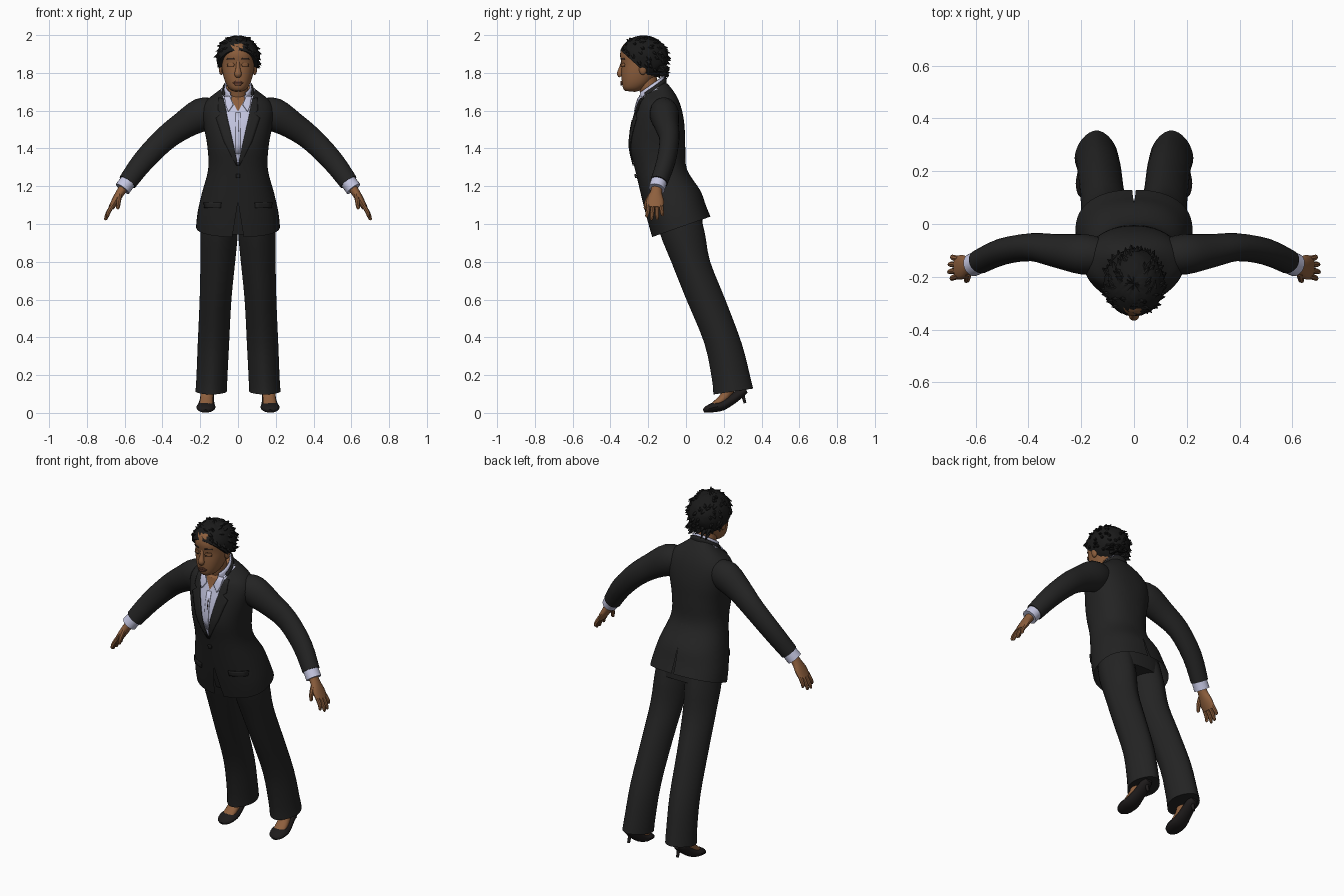
import bpy, bmesh, math, random
from mathutils import Vector, Matrix
from mathutils.bvhtree import BVHTree

if "Cube" in bpy.data.objects:
    bpy.data.objects.remove(bpy.data.objects["Cube"])

random.seed(4)

def mat(name, r, g, b):
    m = bpy.data.materials.new(name)
    m.diffuse_color = (r, g, b, 1)
    m.use_nodes = True
    m.node_tree.nodes["Principled BSDF"].inputs["Base Color"].default_value = m.diffuse_color
    return m

SUIT = mat("suit_black", .017, .017, .017)
HAIR = mat("hair_black", .010, .010, .010)
SKIN = mat("skin_brown", .27, .115, .047)
LIPS = mat("lip_brown", .16, .06, .035)
SHIRT = mat("shirt_lilac", .56, .57, .76)
SHOE = mat("shoe_black", .013, .011, .011)
LINE = mat("line_dark", .03, .018, .014)

def finish(name, bm, *mats, normals=True):
    if normals:
        bmesh.ops.recalc_face_normals(bm, faces=bm.faces)
    me = bpy.data.meshes.new(name)
    bm.to_mesh(me)
    ob = bpy.data.objects.new(name, me)
    bpy.context.collection.objects.link(ob)
    for m in mats:
        me.materials.append(m)
    return ob

def spline(rows, steps):
    """Catmull-Rom interpolation of number tuples."""
    out = []
    for i in range(len(rows) - 1):
        a, b, c, d = (rows[max(0, min(len(rows) - 1, i + k))] for k in (-1, 0, 1, 2))
        for s in range(steps):
            t = s / steps
            out.append([.5 * (2 * q + (r - p) * t + (2 * p - 5 * q + 4 * r - w) * t * t
                              + (3 * q - p - 3 * r + w) * t ** 3) for p, q, r, w in zip(a, b, c, d)])
    return out + [list(rows[-1])]

def oval(n, p):
    f = lambda v: math.copysign(abs(v) ** (2 / p), v)
    return [(f(math.cos(2 * math.pi * i / n)), f(math.sin(2 * math.pi * i / n))) for i in range(n)]

def skin_rings(bm, rings, caps):
    vs = [[bm.verts.new(p) for p in r] for r in rings]
    n = len(vs[0])
    for a, b in zip(vs, vs[1:]):
        for i in range(n):
            bm.faces.new((a[i], a[(i + 1) % n], b[(i + 1) % n], b[i]))
    if "a" in caps: bm.faces.new(vs[0])
    if "b" in caps: bm.faces.new(vs[-1])

def stack(rows, n=32, p=2.0, steps=3, caps="ab"):
    """Level rings: (centre x, front y, back y, z, half width, tilt)."""
    bm = bmesh.new()
    rings = []
    for cx, yf, yb, z, hw, tilt in spline(rows, steps):
        cy, ry = (yf + yb) / 2, (yb - yf) / 2
        rings.append([(cx + hw * u, cy + ry * v, z + tilt * ry * v) for u, v in oval(n, p)])
    skin_rings(bm, rings, caps)
    return bm

def tube(rows, bm=None, n=16, steps=3, side=Vector((0, 1, 0))):
    """Rings square to a path: (x, y, z, radius along side, other radius)."""
    bm = bm or bmesh.new()
    pts = spline(rows, steps)
    rings = []
    for i, (x, y, z, ra, rb) in enumerate(pts):
        t = Vector(pts[min(i + 1, len(pts) - 1)][:3]) - Vector(pts[max(i - 1, 0)][:3])
        t.normalize()
        u = (side - t * side.dot(t)).normalized()
        w = t.cross(u)
        rings.append([Vector((x, y, z)) + u * ra * c + w * rb * s for c, s in oval(n, 2)])
    skin_rings(bm, rings, "ab")
    return bm

def flip(rows, s):
    return [(r[0] * s,) + tuple(r[1:]) for r in rows]

def patch(name, tree, rows, m, s=1, thick=.006):
    """Thin plate laid on the front of a body: rows of (x start, x end, z)."""
    bm = bmesh.new()
    grid = []
    for (a0, a1, az), (b0, b1, bz) in zip(rows, rows[1:]):
        for k in range(5):
            t = k / 4
            x0, x1, z = a0 + (b0 - a0) * t, a1 + (b1 - a1) * t, az + (bz - az) * t
            line = []
            for j in range(5):
                x = s * (x0 + (x1 - x0) * j / 4)
                hit = tree.ray_cast(Vector((x, -1, z)), Vector((0, 1, 0)))[0]
                line.append(bm.verts.new((x, (hit.y if hit else -.21) - .001, z)))
            grid.append(line)
    for a, b in zip(grid, grid[1:]):
        for j in range(4):
            f = bm.faces.new((a[j], a[j + 1], b[j + 1], b[j]))
            f.normal_update()
            if f.normal.y > 0: f.normal_flip()
    bmesh.ops.remove_doubles(bm, verts=bm.verts, dist=.0002)
    ob = finish(name, bm, m, normals=False)
    mod = ob.modifiers.new("thickness", "SOLIDIFY")
    mod.thickness, mod.offset = thick, 1

# jacket body with shirt opening, neck skin and open hem
bm = stack([(0, -.18, .13, .985, .222, .35), (0, -.205, .105, 1.06, .214, .25),
            (0, -.235, .075, 1.16, .192, .12), (0, -.27, .005, 1.29, .158, 0),
            (0, -.298, -.004, 1.41, .162, 0), (0, -.288, -.008, 1.52, .182, 0),
            (0, -.268, -.022, 1.60, .190, .03), (0, -.255, -.045, 1.655, .165, .12),
            (0, -.25, -.085, 1.695, .105, .4), (0, -.25, -.12, 1.71, .07, .75)],
           n=48, p=2.3, steps=4, caps="b")
body = BVHTree.FromBMesh(bm)
def v_cut(tip, slope):
    for s in (-1, 1):
        bmesh.ops.bisect_plane(bm, geom=bm.verts[:] + bm.edges[:] + bm.faces[:], dist=1e-5,
                               plane_co=(0, 0, tip), plane_no=(s, 0, -slope))
v_cut(1.31, .22); v_cut(1.595, .55); v_cut(1.12, -.16); v_cut(1.18, -.05)
gone = []
for f in bm.faces:
    c = f.calc_center_median()
    x = abs(c.x)
    if c.y < -.15:
        if x < .22 * (c.z - 1.31): f.material_index = 1
        if x < .55 * (c.z - 1.595): f.material_index = 2
        if x < .16 * (1.12 - c.z): gone.append(f)
    elif c.y > 0 and x < .05 * (1.18 - c.z): gone.append(f)
bmesh.ops.delete(bm, geom=gone, context="FACES")
finish("jacket", bm, SUIT, SHIRT, SKIN)

# shirt and jacket collars around the neck, open at the front
for name, m, z, r, gap in (("shirt_collar", SHIRT, 1.712, .062, .036),
                           ("jacket_collar", SUIT, 1.694, .074, .068)):
    bm = stack([(0, -.185 - r, -.185 + r, z - .025, r + .008, .7),
                (0, -.19 - r, -.185 + r, z + .022, r, .75)], n=48, caps="")
    bmesh.ops.delete(bm, geom=[f for f in bm.faces if f.calc_center_median().y < -.19
                               and abs(f.calc_center_median().x) < gap], context="FACES")
    finish(name, bm, m).modifiers.new("thickness", "SOLIDIFY").thickness = .008

# lapels, collar wings, pocket flaps, front fastening
for s, tag in ((-1, "right"), (1, "left")):
    patch(tag + "_lapel", body, [(0, .008, 1.31), (.028, .075, 1.44), (.055, .115, 1.56),
                                 (.06, .085, 1.585), (.062, .105, 1.60), (.077, .1, 1.665)], SUIT, s)
    patch(tag + "_shirt_wing", body, [(.048, .052, 1.595), (.024, .066, 1.63), (.042, .07, 1.672)], SHIRT, s, .009)
    patch(tag + "_pocket_flap", body, [(.09, .175, 1.085), (.088, .178, 1.115)], SUIT, s)
patch("shirt_placket", body, [(-.012, .012, 1.37), (-.014, .014, 1.59)], SHIRT, 1, .003)
patch("placket_slit", body, [(.002, .005, 1.49), (.002, .005, 1.55)], LINE, 1, .005)
patch("jacket_button", body, [(-.01, .01, 1.245), (-.01, .01, 1.265)], SUIT, 1, .009)

# trouser seat
finish("trouser_seat", stack([(0, -.125, .09, .965, .185, .2), (0, -.16, .075, 1.08, .18, .2),
                              (0, -.2, .03, 1.2, .15, .1)], p=2.4), SUIT)

for s, tag in ((-1, "right"), (1, "left")):
    # trouser leg with front and back crease
    finish(tag + "_trouser_leg", stack(flip([(.142, .145, .355, .113, .083, .15), (.138, .137, .338, .19, .082, .1),
        (.130, .097, .294, .37, .083, 0), (.119, .002, .208, .6, .084, 0), (.107, -.078, .128, .8, .092, 0),
        (.1, -.138, .1, .95, .099, 0), (.095, -.16, .07, 1.07, .095, 0)], s), p=1.75), SUIT)
    # foot, shoe and heel
    X = Vector((1, 0, 0))
    finish(tag + "_foot", tube(flip([(.168, .125, .026, .033, .012), (.168, .165, .052, .036, .02),
        (.165, .205, .085, .034, .027), (.16, .235, .15, .034, .034)], s), side=X), SKIN)
    finish(tag + "_shoe", tube(flip([(.172, .093, .010, .014, .008), (.172, .11, .018, .040, .018),
        (.170, .15, .030, .051, .026), (.168, .19, .038, .047, .026), (.165, .24, .068, .038, .026),
        (.162, .29, .105, .034, .024), (.162, .32, .12, .02, .014)], s), side=X), SHOE)
    finish(tag + "_shoe_heel", tube(flip([(.162, .298, .105, .022, .02), (.162, .303, .085, .01, .01),
        (.162, .313, .052, .008, .008)], s), n=10, side=X), SHOE)
    # sleeve and shirt cuff
    finish(tag + "_sleeve", tube(flip([(.12, -.12, 1.595, .065, .07), (.19, -.115, 1.58, .077, .088),
        (.29, -.102, 1.522, .064, .073), (.39, -.088, 1.448, .053, .064), (.5, -.105, 1.335, .05, .058),
        (.585, -.143, 1.222, .046, .05)], s), n=24), SUIT)
    finish(tag + "_cuff", tube(flip([(.57, -.138, 1.242, .042, .042), (.612, -.155, 1.186, .044, .043)], s), n=20), SHIRT)
    # hand with four fingers and a thumb
    hand = tube(flip([(.6, -.152, 1.2, .03, .024), (.622, -.158, 1.168, .031, .023),
                      (.648, -.163, 1.125, .046, .02), (.672, -.165, 1.085, .044, .015)], s))
    for y0, y1, z1, x1 in ((-.198, -.208, 1.035, .692), (-.176, -.182, 1.02, .702),
                           (-.153, -.153, 1.022, .7), (-.132, -.124, 1.042, .69)):
        tube(flip([(.665, y0, 1.098, .011, .012), ((.671 + x1) / 2 + .004, (y0 + y1) / 2, (1.09 + z1) / 2, .011, .011),
                   (x1 - .001, y1, z1 + .006, .008, .008), (x1, y1, z1, .003, .003)], s), hand, n=8)
    tube(flip([(.628, -.185, 1.155, .014, .014), (.632, -.207, 1.118, .012, .012),
               (.636, -.215, 1.085, .009, .009), (.637, -.216, 1.078, .003, .003)], s), hand, n=8)
    finish(tag + "_hand", hand, SKIN)
    # ear
    bm = bmesh.new()
    bmesh.ops.create_uvsphere(bm, u_segments=12, v_segments=8, radius=1, matrix=Matrix.Translation((s * .088, -.228, 1.825))
                              @ Matrix.Diagonal((.014, .022, .036, 1)))
    finish(tag + "_ear", bm, SKIN)

# neck and head
finish("neck", tube([(0, -.165, 1.62, .054, .055), (0, -.19, 1.70, .052, .052), (0, -.215, 1.79, .055, .056)],
                    n=24, side=Vector((1, 0, 0))), SKIN)
bm = stack([(0, -.322, -.27, 1.702, .022, -.1), (0, -.334, -.235, 1.716, .046, -.1), (0, -.34, -.19, 1.75, .067, -.1),
            (0, -.342, -.15, 1.80, .081, 0), (0, -.341, -.13, 1.85, .087, 0), (0, -.349, -.13, 1.90, .086, 0),
            (0, -.33, -.14, 1.95, .07, 0), (0, -.27, -.17, 1.98, .04, 0)], n=36, p=2.2)
face = BVHTree.FromBMesh(bm)
finish("head", bm, SKIN)
finish("nose", tube([(0, -.334, 1.865, .009, .008), (0, -.343, 1.825, .012, .012), (0, -.350, 1.795, .019, .016),
                     (0, -.345, 1.78, .014, .01)], side=Vector((1, 0, 0))), SKIN)
patch("upper_lip", face, [(-.028, .028, 1.748), (-.012, .012, 1.758)], LIPS, 1, .007)
patch("lower_lip", face, [(-.014, .014, 1.735), (-.026, .026, 1.747)], LIPS, 1, .008)
for s, tag in ((-1, "right"), (1, "left")):
    patch(tag + "_brow", face, [(.018, .058, 1.872), (.022, .056, 1.879)], LINE, s, .003)
    patch(tag + "_eyelid", face, [(.022, .05, 1.835), (.018, .054, 1.843), (.024, .05, 1.853)], SKIN, s, .006)
    patch(tag + "_lashes", face, [(.022, .052, 1.833), (.019, .054, 1.837)], LINE, s, .007)

# short hair, trimmed along the hairline, with small tufts
bm = bmesh.new()
bmesh.ops.create_uvsphere(bm, u_segments=40, v_segments=24, radius=1)
C, R = Vector((0, -.225, 1.88)), Vector((.114, .13, .117))
for v in bm.verts:
    d = v.co.normalized()
    k = 1 + random.uniform(-.025, .025)
    v.co = C + Vector((d.x * R.x, d.y * R.y, d.z * R.z)) * k
hairline = lambda p: p.z - 1.922 + .9 * (p.y + .35)
cut = bmesh.ops.bisect_plane(bm, geom=bm.verts[:] + bm.edges[:] + bm.faces[:], plane_co=(0, -.35, 1.922),
                             plane_no=(0, .9, 1), clear_inner=True)
bmesh.ops.holes_fill(bm, edges=[e for e in bm.edges if e.is_boundary], sides=0)
def tuft(p, d, r, length):
    rot = d.to_track_quat("Z", "Y").to_matrix().to_4x4()
    bmesh.ops.create_cone(bm, segments=5, radius1=r, radius2=.001, depth=length, cap_ends=True,
                          matrix=Matrix.Translation(p + d * length * .3) @ rot)
for i in range(150):
    d = Vector([random.gauss(0, 1) for _ in range(3)]).normalized()
    p = C + Vector((d.x * R.x, d.y * R.y, d.z * R.z)) * .96
    if hairline(p) > .02 and p.z < 1.985:
        tuft(p, (d + Vector((random.uniform(-.6, .6), .5, -.6))).normalized(), .014, .03)
for i in range(26):
    x = random.uniform(-.07, .07)
    tuft(Vector((x, -.122 - x * x * 3, random.uniform(1.79, 1.84))),
         Vector((x * 3, 1, random.uniform(-.9, -.2))).normalized(), .016, .05)
finish("hair", bm, HAIR)

# smooth shading with sharp edges kept
bpy.ops.object.select_all(action="SELECT")
bpy.context.view_layer.objects.active = bpy.data.objects["jacket"]
bpy.ops.object.shade_smooth_by_angle(angle=math.radians(40))
